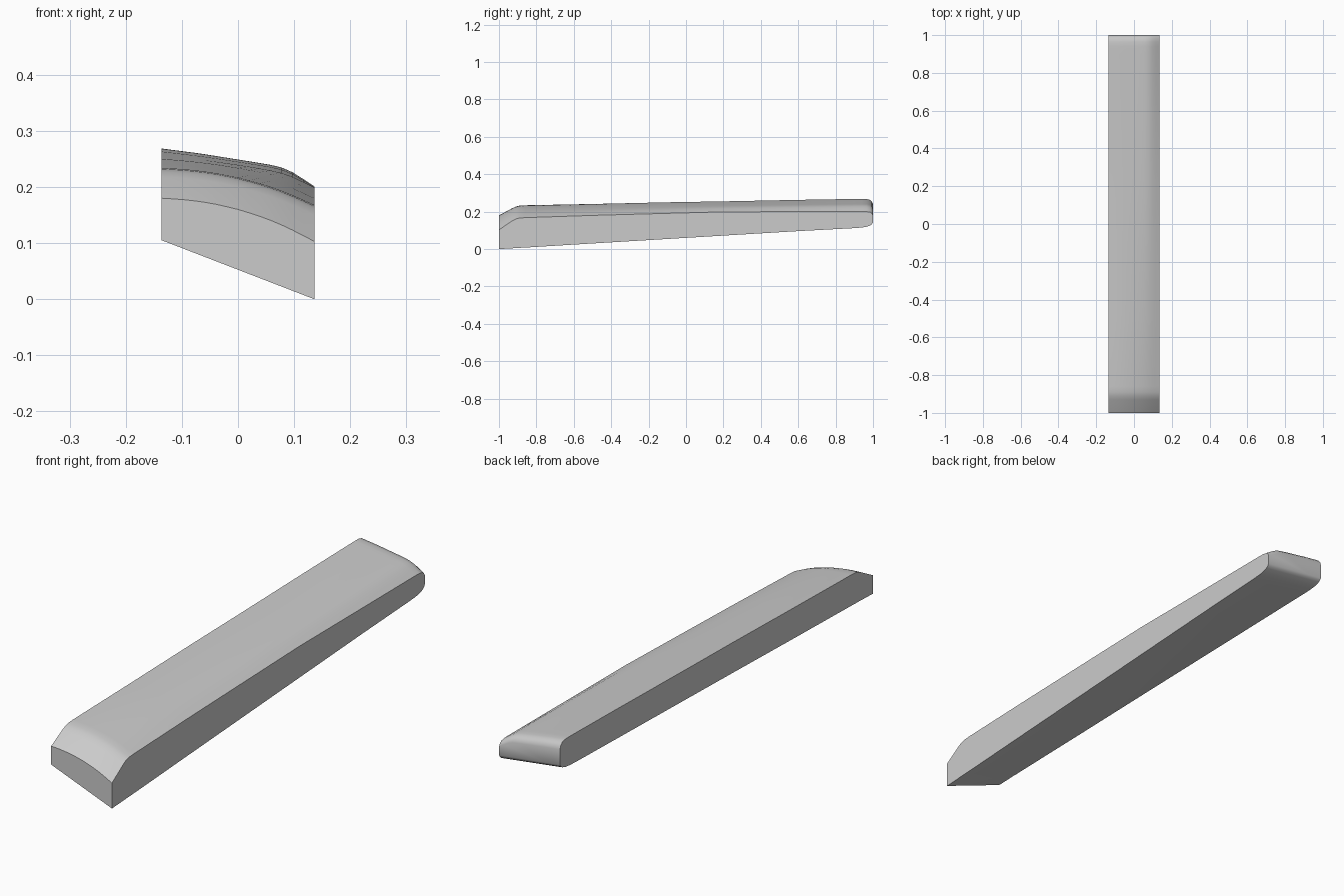
import bpy, bmesh

if "Cube" in bpy.data.objects:
    bpy.data.objects.remove(bpy.data.objects["Cube"])

WIDTH = 0.272
N = 14  # divisions across the crown


def lerp(pairs, t):
    """Piecewise linear lookup."""
    for (a, va), (b, vb) in zip(pairs, pairs[1:]):
        if t <= b:
            return va + (vb - va) * (t - a) / (b - a)
    return pairs[-1][1]


# How the crown falls from left to right: front end and back end
FRONT_DROP = [(0, 0), (.12, .025), (.25, .075), (.37, .15), (.5, .26), (.62, .39), (.75, .56), (.87, .76), (1, 1)]
BACK_DROP = [(0, 0), (.25, .13), (.5, .29), (.7, .42), (.78, .49), (.87, .65), (1, 1)]

# Stations: y, left top, right top, left bottom, right bottom
STATIONS = [
    (-1.0, .180, .103, .105, .000),
    (-.93, .218, .150, .107, .004),
    (-.91, .227, .161, .108, .0054),
    (-.89, .232, .166, .108, .0066),
    (-.86, .234, .168, .109, .008),
    (-.5, .241, .180, .117, .030),
    (-.1, .250, .191, .127, .054),
    (.2, .255, .199, .134, .072),
    (.6, .263, .200, .143, .096),
    (.90, .268, .201, .150, .112),
    (.94, .2685, .201, .152, .115),
    (.965, .268, .2005, .155, .119),
    (.985, .263, .197, .161, .126),
    (.995, .252, .190, .168, .134),
    (1.0, .238, .180, .176, .143),
]

# Lofted bar: crowned top, flat sides, twisted underside, rounded back end
bm = bmesh.new()
rings = []
for y, lt, rt, lb, rb in STATIONS:
    k = min(1, max(0, (y + .9) / 1.6))
    top, bottom = [], []
    for i in range(N + 1):
        t = i / N
        x = (t - .5) * WIDTH
        drop = (1 - k) * lerp(FRONT_DROP, t) + k * lerp(BACK_DROP, t)
        top.append(bm.verts.new((x, y, lt + (rt - lt) * drop)))
        bottom.append(bm.verts.new((x, y, lb + (rb - lb) * t)))
    rings.append(top + bottom[::-1])
for a, b in zip(rings, rings[1:]):
    for i in range(len(a)):
        j = (i + 1) % len(a)
        bm.faces.new((a[i], a[j], b[j], b[i]))

# End caps
bm.faces.new(rings[0])
bm.faces.new(rings[-1])
bmesh.ops.recalc_face_normals(bm, faces=bm.faces)

mesh = bpy.data.meshes.new("bar")
bm.to_mesh(mesh)
bm.free()
bar = bpy.data.objects.new("bar", mesh)
bpy.context.collection.objects.link(bar)

grey = bpy.data.materials.new("light grey")
grey.diffuse_color = (.6, .6, .6, 1)
grey.use_nodes = True
grey.node_tree.nodes["Principled BSDF"].inputs["Base Color"].default_value = grey.diffuse_color
mesh.materials.append(grey)

bpy.context.view_layer.objects.active = bar
bar.select_set(True)
bpy.ops.object.shade_smooth_by_angle(angle=.6)
